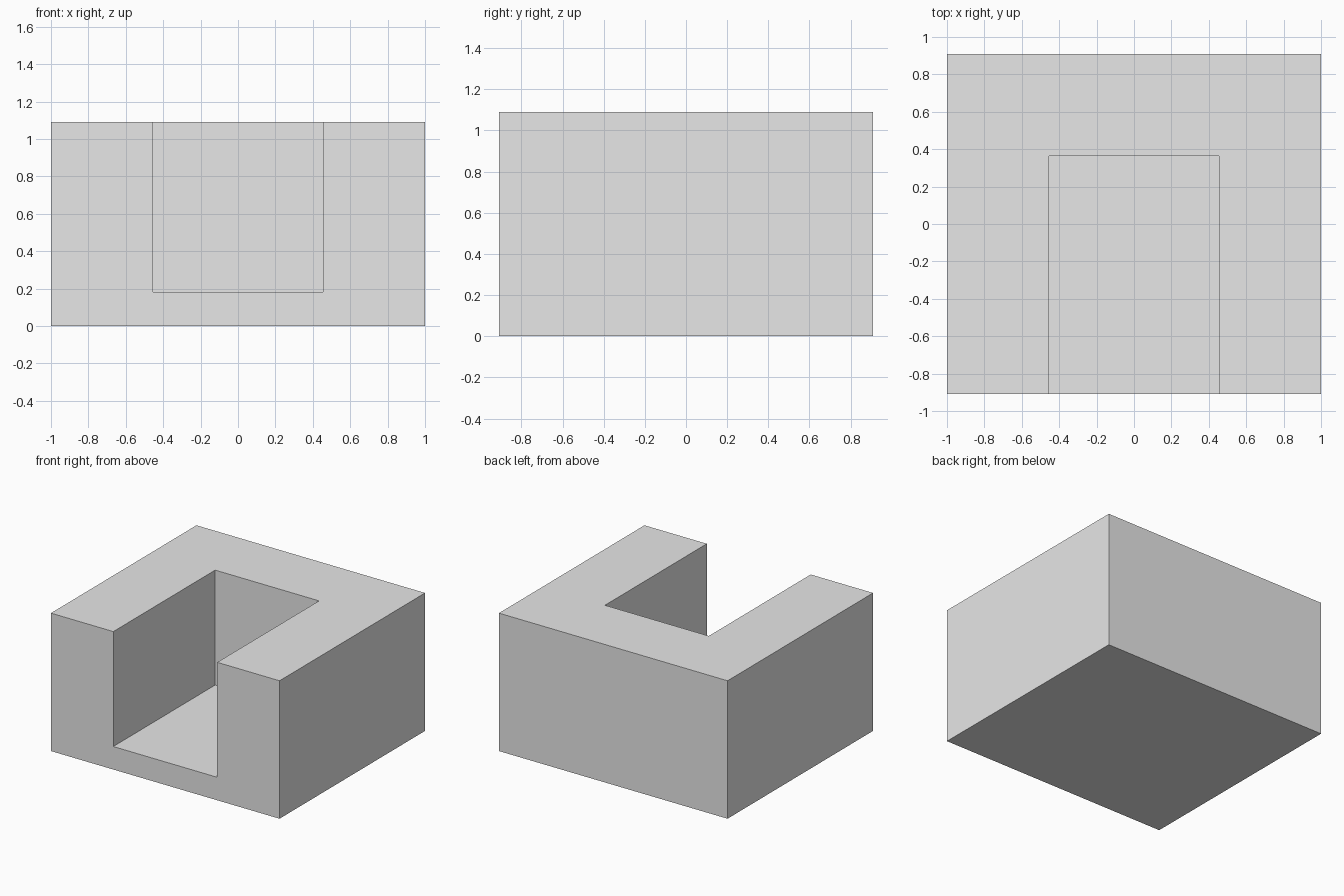
import bpy
import bmesh

cube = bpy.data.objects.get("Cube")
if cube:
    bpy.data.objects.remove(cube, do_unlink=True)

# Overall size, and the slot open to the front and the top
UNIT = 2 / 11
HALF_X, HALF_Y, HEIGHT = 1.0, 5 * UNIT, 6 * UNIT
SLOT_X, SLOT_BACK, FLOOR = 2.5 * UNIT, 2 * UNIT, UNIT

grey = bpy.data.materials.new("light grey")
grey.use_nodes = True
colour = (0.8, 0.8, 0.8, 1)
grey.diffuse_color = colour
grey.node_tree.nodes["Principled BSDF"].inputs["Base Color"].default_value = colour


def box(name, low, high):
    """Axis-aligned box between two corners."""
    bm = bmesh.new()
    bmesh.ops.create_cube(bm, size=1)
    for v in bm.verts:
        v.co = [h if c > 0 else l for c, l, h in zip(v.co, low, high)]
    mesh = bpy.data.meshes.new(name)
    bm.to_mesh(mesh)
    bm.free()
    mesh.materials.append(grey)
    obj = bpy.data.objects.new(name, mesh)
    bpy.context.scene.collection.objects.link(obj)
    return obj


# Solid block
block = box("slotted_block", (-HALF_X, -HALF_Y, 0), (HALF_X, HALF_Y, HEIGHT))

# Cutter overshoots the front and top so the slot is open there
cutter = box("slot_cutter", (-SLOT_X, -HALF_Y - UNIT, FLOOR),
             (SLOT_X, SLOT_BACK, HEIGHT + UNIT))

cut = block.modifiers.new("slot", 'BOOLEAN')
cut.operation = 'DIFFERENCE'
cut.solver = 'EXACT'
cut.object = cutter

# Bake the cut and discard the cutter
bpy.context.view_layer.update()
graph = bpy.context.evaluated_depsgraph_get()
result = bpy.data.meshes.new_from_object(block.evaluated_get(graph))
block.modifiers.clear()
block.data = result
result.name = "slotted_block"
bpy.data.objects.remove(cutter, do_unlink=True)
